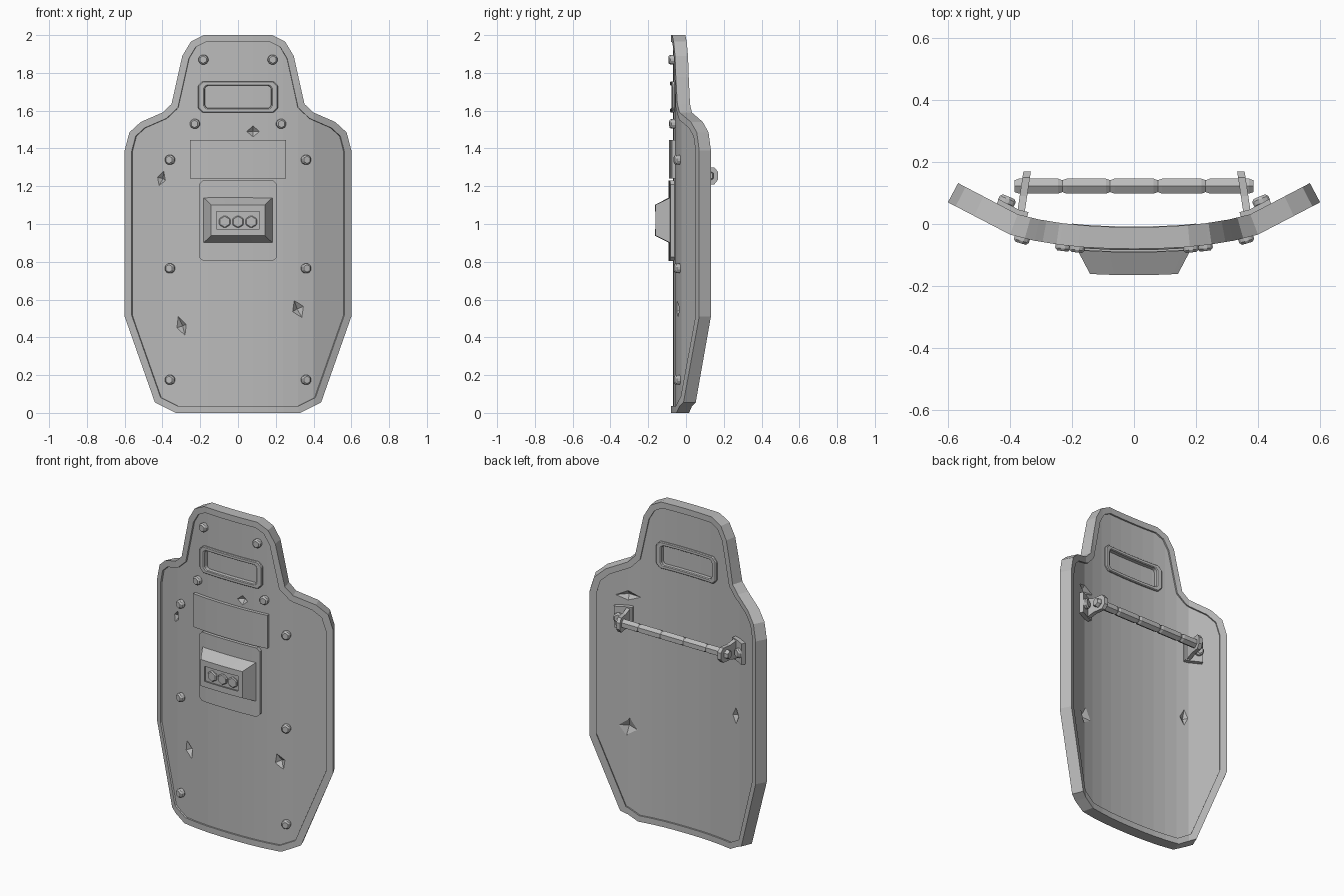
import bpy, bmesh, math
from mathutils import Matrix, Vector

if "Cube" in bpy.data.objects:
    bpy.data.objects.remove(bpy.data.objects["Cube"])

grey = bpy.data.materials.new("plain_grey")
grey.use_nodes = True
grey.diffuse_color = (0.5, 0.5, 0.5, 1)
grey.node_tree.nodes["Principled BSDF"].inputs["Base Color"].default_value = (0.5, 0.5, 0.5, 1)

# Horizontal curve of the shield: half width, front depth, slope in degrees
CURVE = [(0, -.08, 0), (.08, -.079, 2), (.16, -.075, 4.3), (.24, -.067, 7.5),
         (.32, -.054, 12), (.4, -.034, 21), (.6, .07, 28)]


def bend(x, t, z):
    """Point at depth t behind the curved front surface."""
    def knot(k):
        a = math.radians(k[2])
        return Vector((k[0] - t * math.sin(a), k[1] + t * math.cos(a), z))
    ax = abs(x)
    for p, q in zip(CURVE, CURVE[1:]):
        if ax <= q[0] or q is CURVE[-1]:
            v = knot(p).lerp(knot(q), (ax - p[0]) / (q[0] - p[0]))
            return Vector((math.copysign(v.x, x), v.y, z))


def slope(x):
    d = bend(x, 1, 0) - bend(x, 0, 0)
    return math.atan2(-d.x, d.y)


def finish(name, bm, bevel=0):
    bmesh.ops.recalc_face_normals(bm, faces=bm.faces[:])
    me = bpy.data.meshes.new(name)
    bm.to_mesh(me)
    bm.free()
    ob = bpy.data.objects.new(name, me)
    bpy.context.collection.objects.link(ob)
    me.materials.append(grey)
    if bevel:
        mod = ob.modifiers.new("bevel", 'BEVEL')
        mod.width, mod.segments, mod.angle_limit = bevel, 1, math.radians(40)
    return ob


def rect(x0, x1, z0, z1, c=0):
    """Rectangle outline, with corners cut by c."""
    if not c:
        return [(x0, z0), (x1, z0), (x1, z1), (x0, z1)]
    return [(x0 + c, z0), (x1 - c, z0), (x1, z0 + c), (x1, z1 - c),
            (x1 - c, z1), (x0 + c, z1), (x0, z1 - c), (x0, z0 + c)]


def inset(pts, d):
    """Even inward offset of a counter-clockwise outline."""
    out = []
    for i, p in enumerate(pts):
        p = Vector(p)
        a = (p - Vector(pts[i - 1])).normalized()
        b = (Vector(pts[(i + 1) % len(pts)]) - p).normalized()
        na, nb = Vector((-a.y, a.x)), Vector((-b.y, b.x))
        out.append(tuple(p + (na + nb) * d / (1 + na.dot(nb))))
    return out


def slab(name, outer, t0, t1, hole=None, bevel=0, taper=None):
    """Curved slab or ring between depths t0 (front) and t1 (back)."""
    bm = bmesh.new()
    vo = [bm.verts.new((x, t1, z)) for x, z in outer]
    if hole:
        vh = [bm.verts.new((x, t1, z)) for x, z in hole]
        for i in range(len(vo)):
            bm.faces.new((vo[i - 1], vo[i], vh[i], vh[i - 1]))
    else:
        bm.faces.new(vo)
    for k in CURVE[:-1]:
        for x in {k[0], -k[0]}:
            bmesh.ops.bisect_plane(bm, geom=bm.verts[:] + bm.edges[:] + bm.faces[:],
                                   plane_co=(x, 0, 0), plane_no=(1, 0, 0), dist=1e-5)
    ext = bmesh.ops.extrude_face_region(bm, geom=bm.faces[:], use_keep_orig=True)
    for v in ext["geom"]:
        if isinstance(v, bmesh.types.BMVert):
            v.co.y = t0
            if taper:
                v.co.x *= taper[0]
                v.co.z = taper[2] + (v.co.z - taper[2]) * taper[1]
    for v in bm.verts:
        v.co = bend(*v.co)
    return finish(name, bm, bevel)


def stud(name, x, z, t, r, depth, back=False, bevel=.008):
    """Hexagonal bolt head standing on the curved surface."""
    bm = bmesh.new()
    turn = math.radians(-90 if back else 90)
    m = Matrix.Translation(bend(x, t, z)) @ Matrix.Rotation(slope(x), 4, 'Z') @ Matrix.Rotation(turn, 4, 'X')
    bmesh.ops.create_cone(bm, cap_ends=True, segments=6, radius1=r, radius2=r, depth=depth, matrix=m)
    return finish(name, bm, bevel)


# Shield outline, rim and panel
half = [(.33, 0), (.44, .055), (.6, .51), (.6, 1.39), (.575, 1.485), (.515, 1.54),
        (.4, 1.59), (.352, 1.635), (.295, 1.89), (.25, 1.965), (.18, 2)]
outline = half + [(-x, z) for x, z in reversed(half)]
inner = inset(outline, .037)
slab("rim", outline, 0, .07, hole=inner)
panel = slab("panel", inset(outline, .03), .01, .06)

# Cutter for the window opening and the impact dents
bm = bmesh.new()
bmesh.ops.create_cube(bm, size=1, matrix=Matrix.Translation((0, 0, 1.672)) @ Matrix.Diagonal((.37, .5, .13, 1)))
dents = [(.08, 1.49, .036, .03, 0, 0), (-.41, 1.24, .026, .042, 20, 0), (-.3, .46, .028, .055, -20, 0),
         (.32, .55, .035, .052, -25, 0), (.4, 1.38, .055, .03, 0, 1), (.4, .57, .045, .055, 10, 1),
         (-.37, .83, .026, .052, 0, 1)]
for x, z, w, h, roll, back in dents:
    m = (Matrix.Translation(bend(x, .0525 if back else .0175, z)) @ Matrix.Rotation(slope(x), 4, 'Z')
         @ Matrix.Rotation(math.radians(90 if back else -90), 4, 'X')
         @ Matrix.Rotation(math.radians(roll), 4, 'Z') @ Matrix.Diagonal((w * 1.35, h * 1.35, .035, 1)))
    bmesh.ops.create_cone(bm, cap_ends=True, segments=4, radius1=1, radius2=0, depth=1, matrix=m)
cutter = finish("cutter", bm)
cutter.hide_render = True
mod = panel.modifiers.new("cuts", 'BOOLEAN')
mod.operation, mod.solver, mod.object = 'DIFFERENCE', 'EXACT', cutter
bpy.context.view_layer.objects.active = panel
bpy.ops.object.modifier_apply(modifier="cuts")
bpy.data.objects.remove(cutter)

# Viewing window
slab("window_frame", rect(-.213, .213, 1.59, 1.755, .025), -.004, .072,
     hole=rect(-.177, .177, 1.613, 1.732, .012), bevel=.009)
slab("window_pane", rect(-.19, .19, 1.6, 1.745), .025, .045)

# Front plates
slab("upper_plate", rect(-.252, .252, 1.24, 1.445), -.01, .015)
slab("lamp_plate", rect(-.205, .205, .805, 1.23, .02), -.012, .015)

# Lamp housing with three lights in a recess
slab("lamp_housing", rect(-.182, .182, .9, 1.14), -.085, -.01,
     hole=rect(-.147, .147, .952, 1.088), taper=(.75, .68, 1.02))
slab("lamp_recess", rect(-.125, .125, .965, 1.075), -.066, -.012)
for i in (-1, 0, 1):
    stud("lamp_light", i * .068, 1.012, -.068, .034, .02, bevel=.005)

# Front bolts
for s in (-1, 1):
    for x, z in ((.183, 1.87), (.228, 1.53), (.36, 1.34), (.36, .765), (.36, .175)):
        stud("bolt", s * x, z, -.001, .029, .036)

# Handle bar with grip sections
bm = bmesh.new()
rings = []
for i in range(5):
    x0 = -.385 + i * .154
    for x, r in ((x0, .022), (x0 + .014, .028), (x0 + .14, .028), (x0 + .154, .022)):
        rings.append([bm.verts.new((x, .122 + r * math.sin(k * math.pi / 3), 1.255 + r * math.cos(k * math.pi / 3)))
                      for k in range(6)])
for a, b in zip(rings, rings[1:]):
    for k in range(6):
        bm.faces.new((a[k - 1], a[k], b[k], b[k - 1]))
bm.faces.new(rings[0])
bm.faces.new(rings[-1])
bmesh.ops.remove_doubles(bm, verts=bm.verts[:], dist=1e-4)
finish("handle_bar", bm)

# Handle brackets: arm, flange and bolt on each side
arm = [(.015, 1.19), (.09, 1.21), (.15, 1.21), (.17, 1.235), (.17, 1.275), (.15, 1.3), (.09, 1.3), (.015, 1.32)]
for s in (-1, 1):
    bm = bmesh.new()
    sides = [[bm.verts.new((s * (.37 + o - .15 * y), y, z)) for y, z in arm] for o in (-.012, .012)]
    for side in sides:
        bm.faces.new(side)
    a, b = sides
    for k in range(len(arm)):
        bm.faces.new((a[k - 1], a[k], b[k], b[k - 1]))
    finish("bracket_arm", bm)
    slab("bracket_flange", rect(*sorted((s * .365, s * .47)), 1.19, 1.32), .055, .085)
    stud("bracket_bolt", s * .445, 1.255, .092, .032, .03, back=True)
